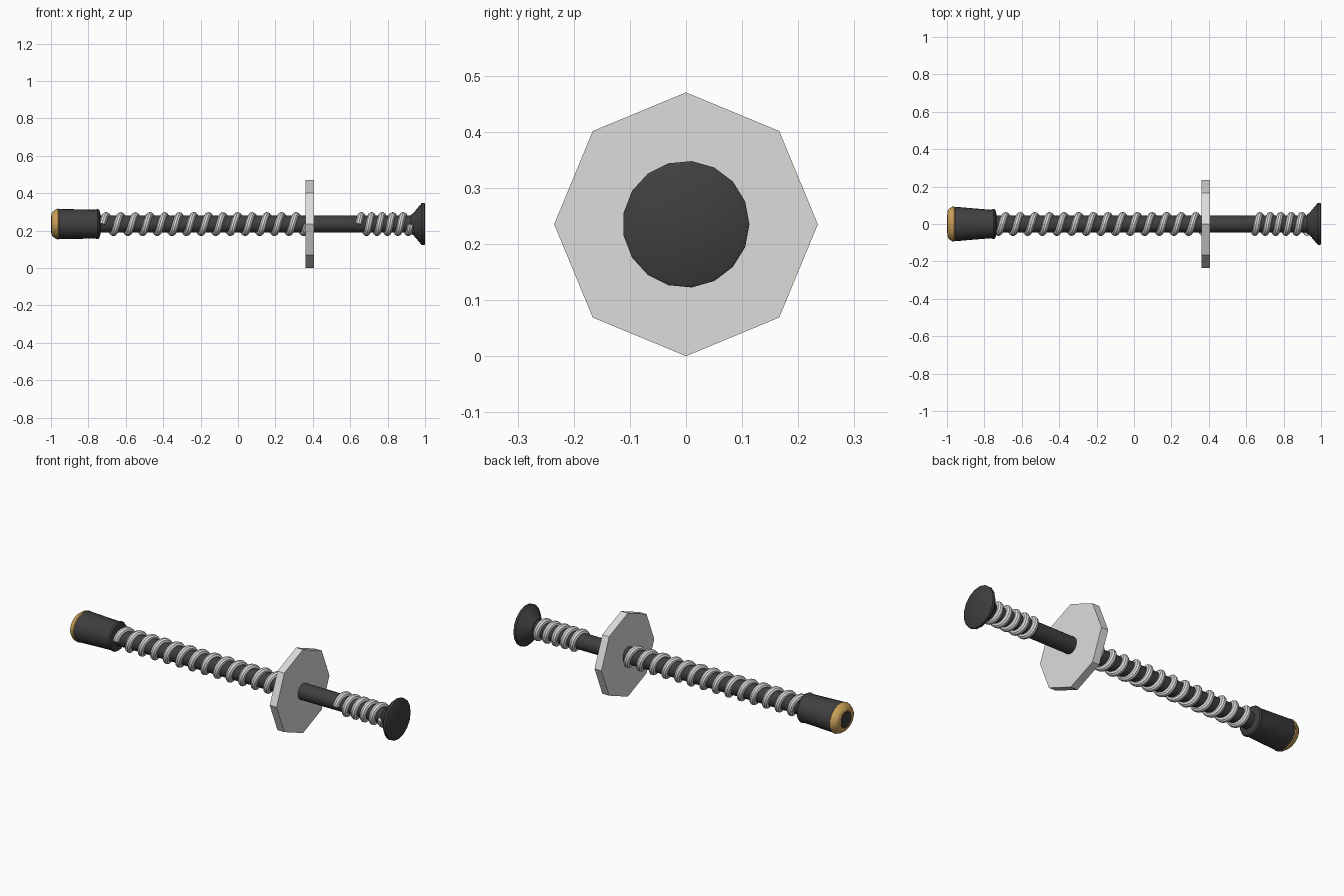
import bpy, bmesh
from math import pi, sin, cos, radians

if "Cube" in bpy.data.objects:
    bpy.data.objects.remove(bpy.data.objects["Cube"], do_unlink=True)

AXIS_Z = 0.235


def material(name, rgb):
    m = bpy.data.materials.new(name)
    m.use_nodes = True
    m.diffuse_color = (*rgb, 1)
    m.node_tree.nodes["Principled BSDF"].inputs["Base Color"].default_value = (*rgb, 1)
    return m


black = material("black", (0.05, 0.05, 0.05))
silver = material("light grey", (0.72, 0.72, 0.71))
gold = material("gold", (0.60, 0.36, 0.10))
red = material("dark red", (0.20, 0.05, 0.04))


def finish(obj, mat, smooth):
    obj.data.materials.clear()
    obj.data.materials.append(mat)
    bpy.ops.object.select_all(action="DESELECT")
    obj.select_set(True)
    bpy.context.view_layer.objects.active = obj
    if smooth:
        bpy.ops.object.shade_smooth_by_angle(angle=radians(35))


def lathe(name, rings, sides, mat, smooth=True):
    """Closed solid along x; each ring is (x, y radius, z radius)."""
    bm = bmesh.new()
    loops = []
    for x, ry, rz in rings:
        loops.append([bm.verts.new((x, ry * cos(2 * pi * i / sides),
                                    AXIS_Z + rz * sin(2 * pi * i / sides)))
                      for i in range(sides)])
    for a, b in zip(loops, loops[1:]):
        for i in range(sides):
            j = (i + 1) % sides
            bm.faces.new((a[i], a[j], b[j], b[i]))
    bm.faces.new(loops[0])
    bm.faces.new(loops[-1])
    bmesh.ops.recalc_face_normals(bm, faces=bm.faces)
    mesh = bpy.data.meshes.new(name)
    bm.to_mesh(mesh)
    bm.free()
    obj = bpy.data.objects.new(name, mesh)
    bpy.context.collection.objects.link(obj)
    finish(obj, mat, smooth)


def spring(name, x0, x1, turns, radius=0.046, wire=0.0185, steps=20):
    """Helical wire around the rod."""
    curve = bpy.data.curves.new(name, "CURVE")
    curve.dimensions = "3D"
    curve.bevel_depth = wire
    curve.bevel_resolution = 3
    curve.use_fill_caps = True
    line = curve.splines.new("POLY")
    count = int(turns * steps)
    line.points.add(count)
    for i, p in enumerate(line.points):
        t = 2 * pi * i / steps
        p.co = (x0 + (x1 - x0) * i / count,
                -radius * cos(t), AXIS_Z + radius * sin(t), 1)
    obj = bpy.data.objects.new(name, curve)
    bpy.context.collection.objects.link(obj)
    bpy.ops.object.select_all(action="DESELECT")
    obj.select_set(True)
    bpy.context.view_layer.objects.active = obj
    bpy.ops.object.convert(target="MESH")
    finish(bpy.context.view_layer.objects.active, silver, True)


# Central rod and its two springs
lathe("rod", [(-0.78, 0.045, 0.045), (0.95, 0.045, 0.045)], 20, black)
spring("long_spring", -0.725, 0.37, 14)
spring("short_spring", 0.645, 0.925, 5)

# Octagonal guard plate
lathe("guard_plate", [(0.362, 0.235, 0.235), (0.405, 0.235, 0.235)], 8, silver, False)

# Flared end knob
lathe("end_knob", [(0.925, 0.05, 0.05), (0.94, 0.062, 0.062), (0.975, 0.104, 0.104),
                   (0.983, 0.113, 0.113), (0.996, 0.113, 0.113), (1.0, 0.107, 0.107)],
      17, black)

# Tapered oval grip with a lipped collar
lathe("grip", [(-0.965, 0.088, 0.078), (-0.955, 0.092, 0.081), (-0.765, 0.076, 0.077),
               (-0.75, 0.081, 0.081), (-0.742, 0.076, 0.076), (-0.735, 0.052, 0.052)],
      24, black)

# Bevelled tip cap with a ringed dark centre
lathe("tip_cap", [(-0.955, 0.088, 0.078), (-0.962, 0.095, 0.083), (-0.972, 0.093, 0.08),
                  (-0.99, 0.08, 0.067), (-0.997, 0.068, 0.057)], 24, gold)
lathe("tip_ring", [(-0.99, 0.047, 0.047), (-0.9985, 0.047, 0.047)], 24, red)
lathe("tip_centre", [(-0.99, 0.042, 0.042), (-1.0, 0.042, 0.042)], 24, black)
